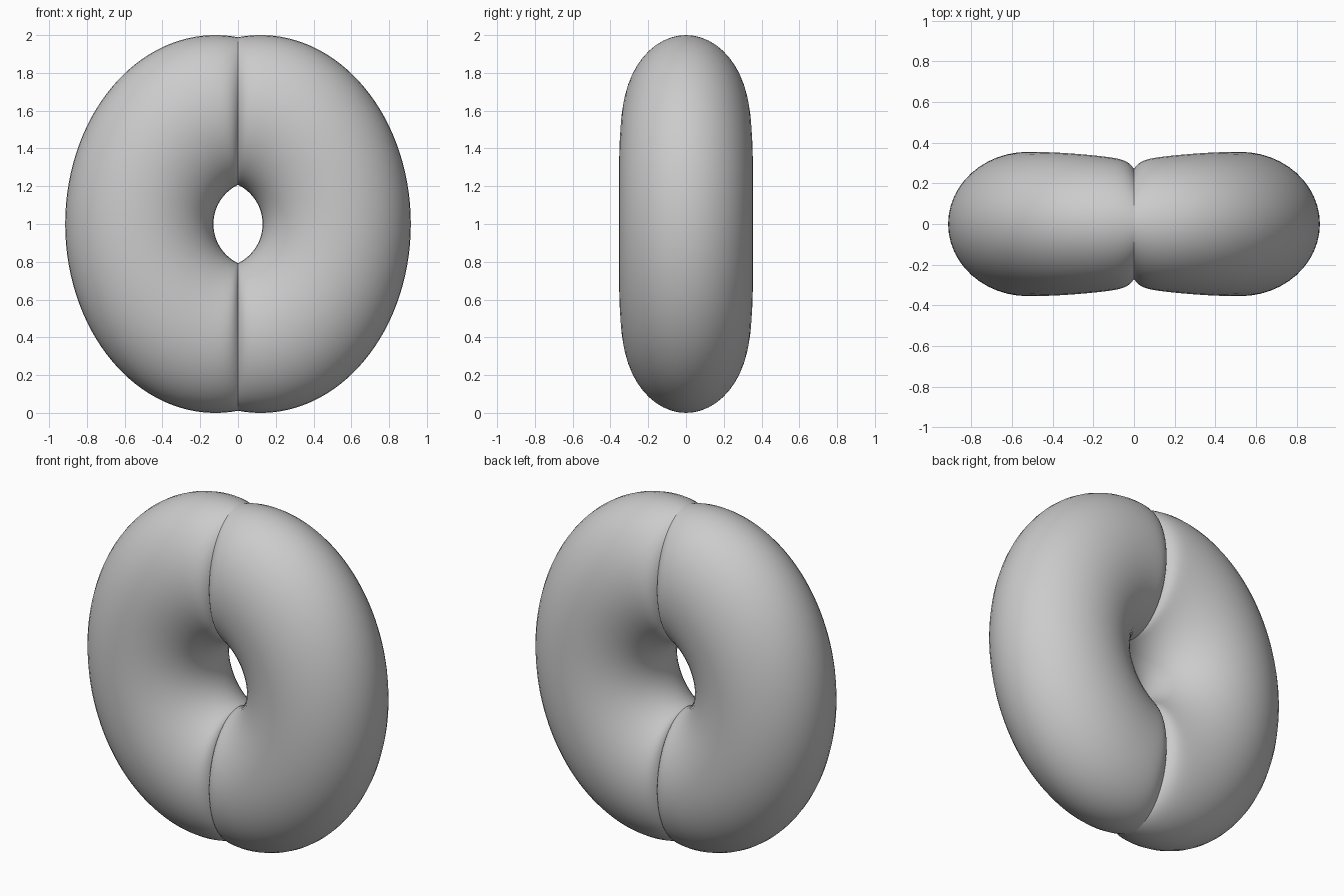
import bpy, bmesh
from math import sin, cos, pi, asin, exp

if "Cube" in bpy.data.objects:
    bpy.data.objects.remove(bpy.data.objects["Cube"])

N_PATH, N_SEC = 96, 48


def arc(cx, rx, rz, u):
    """Point on an ellipse arc centred at (cx, z=1) that starts and ends on x = 0."""
    a = (pi / 2 + asin(cx / rx)) * (1 - 2 * u)
    return cx + rx * cos(a), 1 + rz * sin(a)


# Half ring: oval sections spanning the inner and outer outlines
bm = bmesh.new()
rings = []
for i in range(N_PATH + 1):
    u = 0.5 - 0.5 * cos(pi * i / N_PATH)          # denser near the seam
    ix, iz = arc(-0.10, 0.23, 0.23, u)
    ox, oz = arc(0.12, 0.795, 1.0, u)
    mx, mz = (ix + ox) / 2, (iz + oz) / 2
    hx, hz = (ox - ix) / 2, (oz - iz) / 2
    # half thickness: pinched at the seam, fullest at the side
    w = 0.27 + 0.045 * (1 - exp(-mx / 0.03)) + 0.04 * sin(pi / 2 * min(1, mx / 0.52))
    ring = []
    for j in range(N_SEC):
        b = 2 * pi * j / N_SEC
        x = mx + hx * cos(b)
        if i in (0, N_PATH):
            x = 0.0
        ring.append(bm.verts.new((x, w * sin(b), mz + hz * cos(b))))
    rings.append(ring)
for r, s in zip(rings, rings[1:]):
    for j in range(N_SEC):
        k = (j + 1) % N_SEC
        bm.faces.new((r[j], r[k], s[k], s[j]))
bmesh.ops.recalc_face_normals(bm, faces=bm.faces)

mesh = bpy.data.meshes.new("ring_half")
bm.to_mesh(mesh)
bm.free()
ring_obj = bpy.data.objects.new("creased_ring", mesh)
bpy.context.collection.objects.link(ring_obj)
bpy.context.view_layer.objects.active = ring_obj
ring_obj.select_set(True)
bpy.ops.object.shade_smooth()

# Mirrored half, left unmerged so the seam stays a sharp crease
mirror = ring_obj.modifiers.new("mirror", 'MIRROR')
mirror.use_mirror_merge = False
